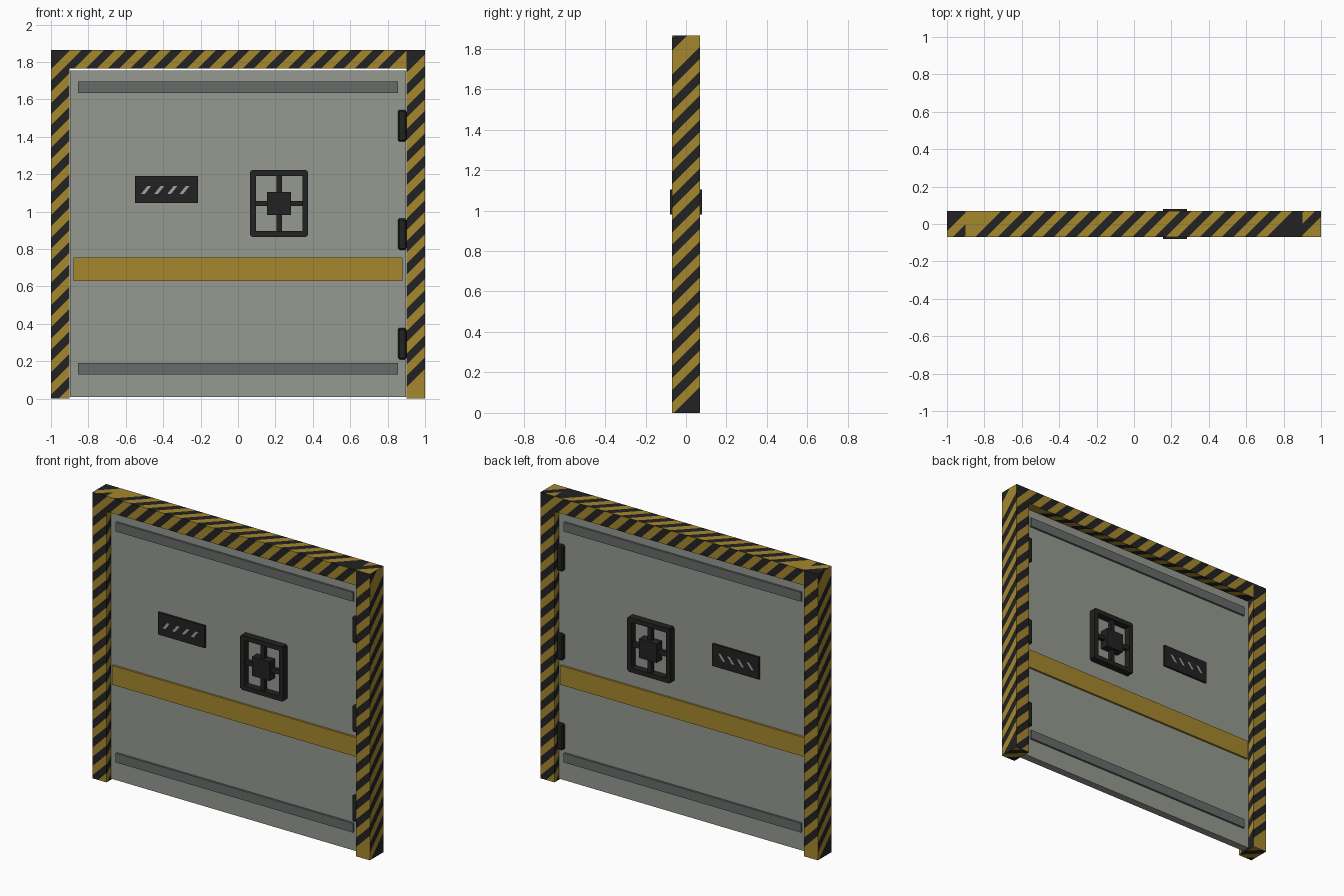
import bpy, bmesh, math
from mathutils import Vector

cube = bpy.data.objects.get("Cube")
if cube:
    bpy.data.objects.remove(cube, do_unlink=True)


def material(name, rgb):
    m = bpy.data.materials.new(name)
    m.use_nodes = True
    m.diffuse_color = (*rgb, 1)
    m.node_tree.nodes["Principled BSDF"].inputs["Base Color"].default_value = (*rgb, 1)
    return m


YELLOW = material("hazard yellow", (0.38, 0.245, 0.027))
BLACK = material("black", (0.016, 0.016, 0.017))
STEEL = material("door grey", (0.305, 0.32, 0.28))
DARK_GREY = material("band grey", (0.14, 0.143, 0.143))
PALE = material("marking grey", (0.36, 0.36, 0.36))


def finish(name, bm, *mats):
    mesh = bpy.data.meshes.new(name)
    bm.to_mesh(mesh)
    bm.free()
    for m in mats:
        mesh.materials.append(m)
    ob = bpy.data.objects.new(name, mesh)
    bpy.context.collection.objects.link(ob)
    return ob


def add_box(bm, x, y, z):
    """Add a box spanning the given (low, high) ranges."""
    verts = bmesh.ops.create_cube(bm, size=1)["verts"]
    for v in verts:
        v.co = Vector([(lo + hi) / 2 + c * (hi - lo) for c, (lo, hi) in zip(v.co, (x, y, z))])
    return verts


def box(name, x, y, z, mat, bevel=0):
    bm = bmesh.new()
    add_box(bm, x, y, z)
    if bevel:
        bmesh.ops.bevel(bm, geom=bm.edges[:], offset=bevel, segments=1, affect='EDGES')
    return finish(name, bm, mat)


def striped_box(name, x, y, z, half=0.06):
    """Box whose six sides are cut into diagonal stripes rising to the right."""
    bm = bmesh.new()
    add_box(bm, x, y, z)
    bm.normal_update()
    for n in [f.normal.copy() for f in bm.faces]:
        up = Vector((0, 1, 0)) if abs(n.z) > 0.5 else Vector((0, 0, 1))
        across = up - up.cross(n)
        side = [f for f in bm.faces if f.normal.dot(n) > 0.9]
        reach = [v.co.dot(across) for f in side for v in f.verts]
        for k in range(math.ceil(min(reach) / half), math.ceil(max(reach) / half)):
            bm.normal_update()
            side = [f for f in bm.faces if f.normal.dot(n) > 0.9]
            geom = set(side)
            for f in side:
                geom.update(f.edges)
                geom.update(f.verts)
            bmesh.ops.bisect_plane(bm, geom=list(geom), dist=1e-5,
                                   plane_co=across * (k * half / across.length_squared),
                                   plane_no=across)
        bm.normal_update()
        for f in bm.faces:
            if f.normal.dot(n) > 0.9:
                mid = f.calc_center_bounds().dot(across)
                f.material_index = math.floor(mid / half) % 2
    return finish(name, bm, BLACK, YELLOW)


# Hazard-striped frame
DEPTH = (-0.07, 0.07)
striped_box("right_post", (-1, -0.9), DEPTH, (0, 1.865))
striped_box("left_post", (0.9, 1), DEPTH, (0, 1.865))
striped_box("lintel", (-0.9, 0.9), DEPTH, (1.765, 1.865))

# Door leaf with bands wrapping both sides
box("door_panel", (-0.897, 0.897), (-0.025, 0.025), (0.008, 1.755), STEEL)
box("yellow_band", (-0.88, 0.88), (-0.038, 0.038), (0.63, 0.755), YELLOW)
for name, z in (("lower_band", 0.13), ("upper_band", 1.635)):
    box(name, (-0.855, 0.855), (-0.038, 0.038), (z, z + 0.06), DARK_GREY)

# Hinges
for i, z in enumerate((0.21, 0.795, 1.375)):
    box(f"hinge_{i + 1}", (0.855, 0.9), (-0.052, 0.052), (z, z + 0.168), BLACK, 0.008)

# Parts repeated on front and back
for label, s in (("front", -1), ("back", 1)):
    def span(a, b):
        return tuple(sorted((s * a, s * b)))

    # Square hand wheel: rim, spokes and hub
    cx, cz, w, h, t = 0.22, 1.043, 0.155, 0.178, 0.03
    bm = bmesh.new()
    rim_y = span(0.025, 0.07)
    for d in (-1, 1):
        ex, ez = cx + d * (w - t / 2), cz + d * (h - t / 2)
        add_box(bm, (ex - t / 2, ex + t / 2), rim_y, (cz - h + 0.008, cz + h - 0.008))
        add_box(bm, (cx - w + 0.008, cx + w - 0.008), rim_y, (ez - t / 2, ez + t / 2))
    finish(f"{label}_wheel_rim", bm, BLACK)
    bm = bmesh.new()
    add_box(bm, (cx - 0.014, cx + 0.014), span(0.035, 0.06), (cz - h + t, cz + h - t))
    add_box(bm, (cx - w + t, cx + w - t), span(0.035, 0.06), (cz - 0.014, cz + 0.014))
    finish(f"{label}_wheel_spokes", bm, BLACK)
    box(f"{label}_wheel_hub", (cx - 0.064, cx + 0.064), span(0.02, 0.08),
        (cz - 0.062, cz + 0.062), BLACK)

    # Dark plate with slanted pale marks
    box(f"{label}_plate", (-0.55, -0.215), span(0.02, 0.037), (1.045, 1.19), BLACK)
    bm = bmesh.new()
    for x in (-0.49, -0.42, -0.35, -0.285):
        for v in add_box(bm, (x - 0.01, x + 0.01), span(0.036, 0.039), (1.095, 1.138)):
            v.co.x += (v.co.z - 1.117) * 0.8
    finish(f"{label}_plate_marks", bm, PALE)
